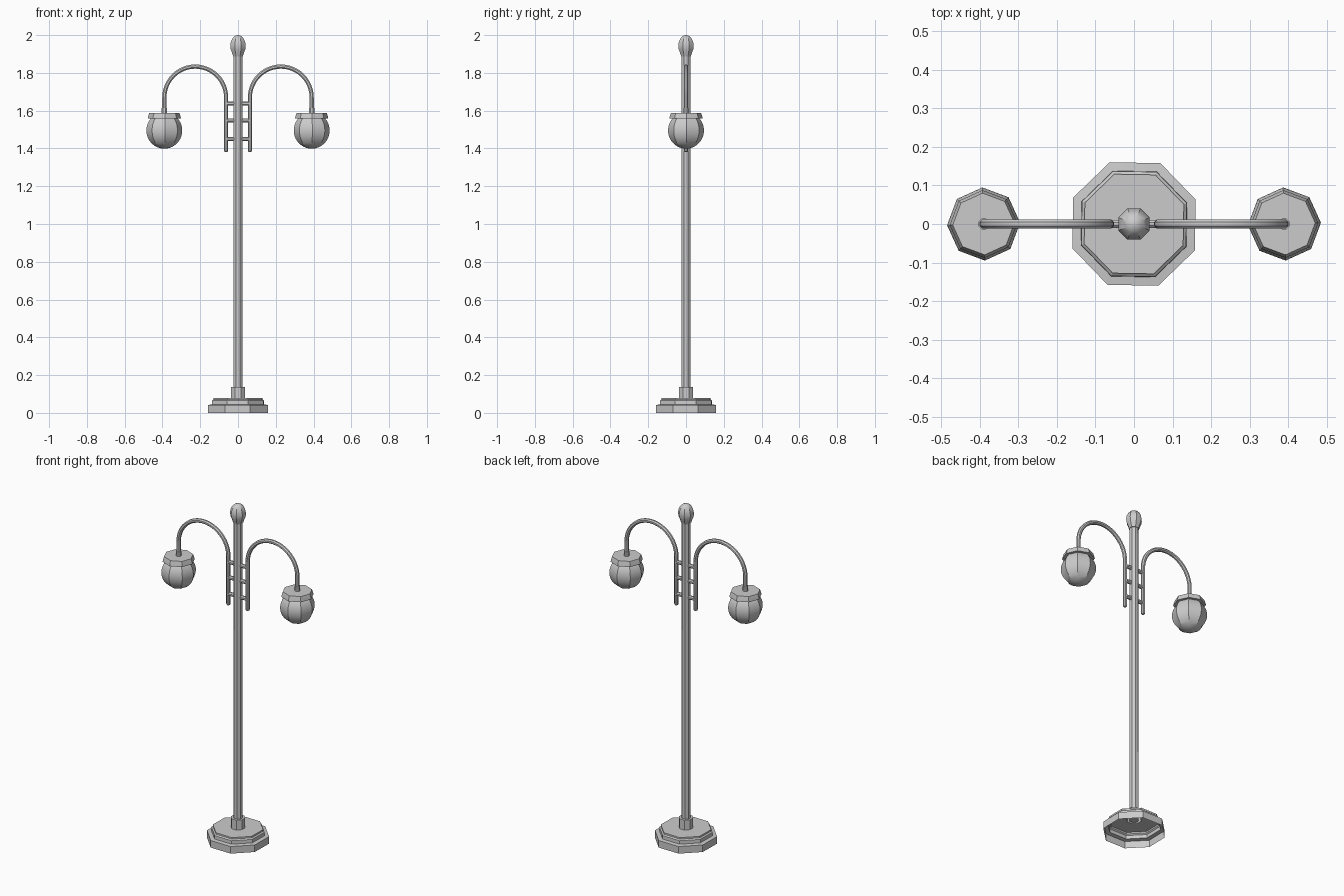
import bpy, bmesh, math
from mathutils import Vector, Matrix

if "Cube" in bpy.data.objects:
    bpy.data.objects.remove(bpy.data.objects["Cube"])

SIDES = 8


def finish(bm, name):
    bmesh.ops.recalc_face_normals(bm, faces=bm.faces)
    mesh = bpy.data.meshes.new(name)
    bm.to_mesh(mesh)
    bm.free()
    obj = bpy.data.objects.new(name, mesh)
    bpy.context.collection.objects.link(obj)
    bpy.ops.object.select_all(action='DESELECT')
    obj.select_set(True)
    bpy.context.view_layer.objects.active = obj
    bpy.ops.object.shade_smooth_by_angle(angle=math.radians(25))
    return obj


def skin(rings, name, cap_start=True, cap_end=True):
    """Join rings of points with quads and optional end caps."""
    bm = bmesh.new()
    loops = [[bm.verts.new(p) for p in ring] for ring in rings]
    for a, b in zip(loops, loops[1:]):
        for i in range(len(a)):
            j = (i + 1) % len(a)
            bm.faces.new((a[i], a[j], b[j], b[i]))
    if cap_start:
        bm.faces.new(loops[0][::-1])
    if cap_end:
        bm.faces.new(loops[-1])
    return finish(bm, name)


def lathe(name, profile, x=0, turn=22.5, **caps):
    rings = []
    for r, z in profile:
        angles = [math.radians(turn) + math.tau * i / SIDES for i in range(SIDES)]
        rings.append([(x + r * math.cos(a), r * math.sin(a), z) for a in angles])
    return skin(rings, name, **caps)


def tube(name, path):
    """Sweep a round section along (x, z, radius) points in the XZ plane."""
    pts = [Vector((x, 0, z)) for x, z, r in path]
    rings = []
    for i, p in enumerate(pts):
        t = (pts[min(i + 1, len(pts) - 1)] - pts[max(i - 1, 0)]).normalized()
        n = Vector((0, 1, 0)).cross(t)
        r = path[i][2]
        rings.append([p + r * (n * math.cos(a) + Vector((0, 1, 0)) * math.sin(a))
                      for a in (math.tau * (k + 0.5) / SIDES for k in range(SIDES))])
    return skin(rings, name)


# Stepped base, open underneath, with the collar around the pole
lathe("base", [(0.172, 0), (0.172, 0.042), (0.148, 0.045), (0.147, 0.065),
               (0.139, 0.071), (0.139, 0.08), (0.04, 0.08), (0.04, 0.138),
               (0.022, 0.138)], turn=21.5, cap_start=False, cap_end=False)

# Pole
lathe("pole", [(0.026, 0.08), (0.025, 1.91)])

# Egg-shaped finial
lathe("finial", [(0.028, 1.888)] +
      [(0.044 * math.cos(a), 1.943 + 0.057 * math.sin(a))
       for a in (math.radians(d) for d in (-40, -20, 0, 20, 40, 60, 75, 86))])

for side, s in (("left", -1), ("right", 1)):
    # Curved arm with a rounded lower end
    R, cx, cz, r = 0.1635, 0.2265, 1.67, 0.012
    path = [(0.063, 1.380, 0.004), (0.063, 1.383, 0.009), (0.063, 1.389, r)]
    for i in range(25):
        a = math.pi * (1 - i / 24)
        path.append((cx + R * math.cos(a), cz + R * math.sin(a), r))
    path.append((0.39, 1.58, r))
    tube(side + "_arm", [(s * x, z, q) for x, z, q in path])

    # Brackets tying the arm to the pole
    for n, z in enumerate((1.45, 1.547, 1.638)):
        tube(f"{side}_bracket_{n + 1}", [(s * 0.01, z, 0.012), (s * 0.063, z, 0.011)])

    # Faceted lamp globe and its cap
    globe = [(0.095 * math.cos(a), 1.495 + 0.096 * math.sin(a))
             for a in (math.radians(-86 + 7.5 * k) for k in range(18))]
    lathe(side + "_globe", globe, x=s * 0.39, turn=2)
    lathe(side + "_cap", [(0.088, 1.558), (0.087, 1.565), (0.080, 1.588)],
          x=s * 0.39, turn=2)
    lathe(side + "_lamp_socket", [(0.015, 1.585), (0.015, 1.615)], x=s * 0.39)
